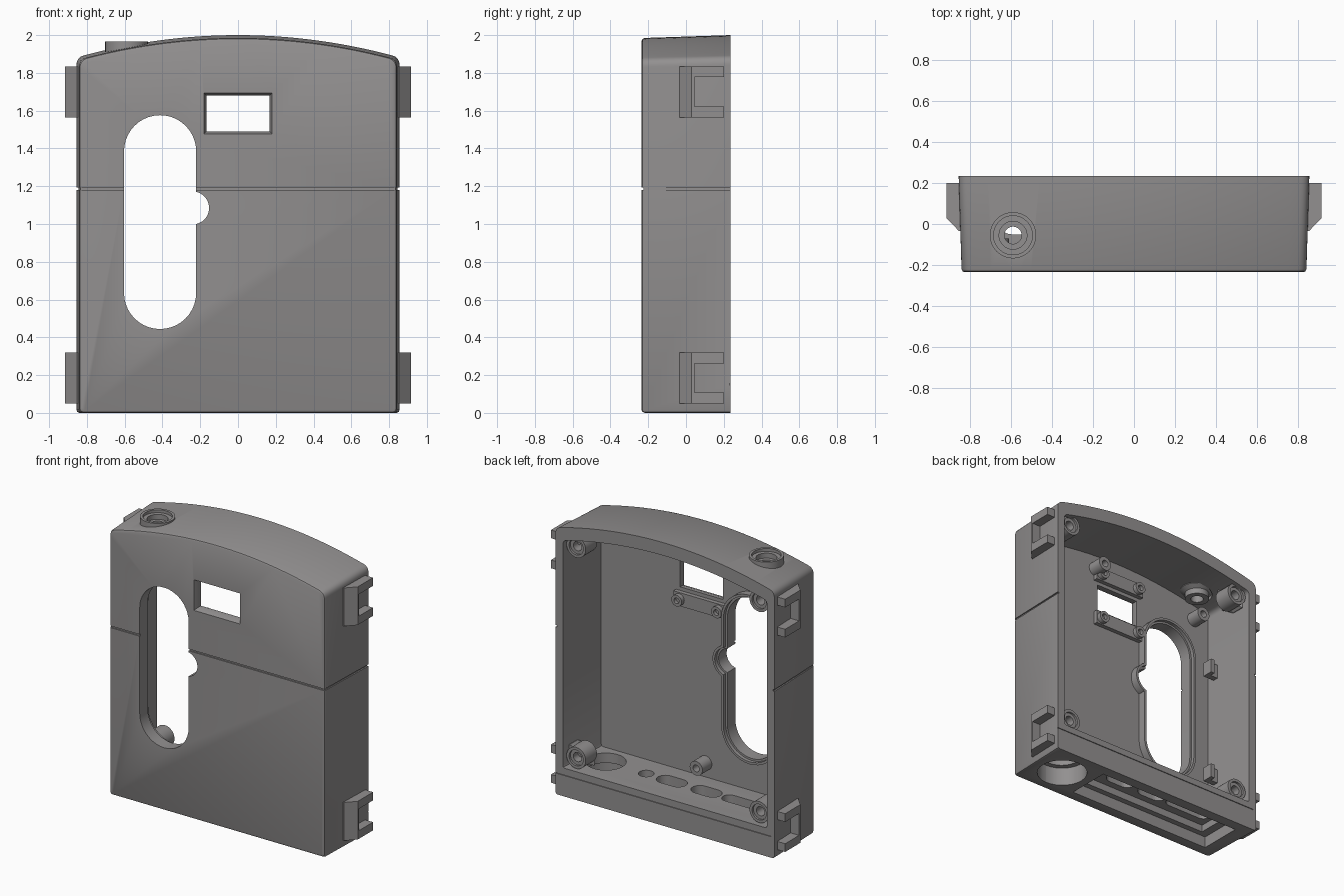
import bpy, bmesh, math
from mathutils import Matrix, Vector

if "Cube" in bpy.data.objects:
    bpy.data.objects.remove(bpy.data.objects["Cube"])

grey = bpy.data.materials.new("warm_grey_plastic")
grey.diffuse_color = (0.29, 0.28, 0.28, 1)
grey.use_nodes = True
grey.node_tree.nodes["Principled BSDF"].inputs["Base Color"].default_value = grey.diffuse_color


def finish(name, bm):
    bmesh.ops.remove_doubles(bm, verts=bm.verts, dist=1e-5)
    bmesh.ops.recalc_face_normals(bm, faces=bm.faces)
    me = bpy.data.meshes.new(name)
    bm.to_mesh(me)
    bm.free()
    me.materials.append(grey)
    ob = bpy.data.objects.new(name, me)
    bpy.context.collection.objects.link(ob)
    return ob


def loft(name, rings):
    """Closed solid through rings of 3D points."""
    bm = bmesh.new()
    loops = [[bm.verts.new(p) for p in r] for r in rings]
    n = len(loops[0])
    for a, b in zip(loops, loops[1:]):
        for i in range(n):
            bm.faces.new((a[i], a[(i + 1) % n], b[(i + 1) % n], b[i]))
    bm.faces.new(loops[0][::-1])
    bm.faces.new(loops[-1])
    return finish(name, bm)


def box(name, x0, x1, y0, y1, z0, z1):
    return loft(name, [[(x0, y0, z), (x1, y0, z), (x1, y1, z), (x0, y1, z)] for z in (z0, z1)])


def hull(name, pts):
    bm = bmesh.new()
    for p in pts:
        bm.verts.new(p)
    bmesh.ops.convex_hull(bm, input=bm.verts)
    return finish(name, bm)


def lathe(name, profile, centre, along_y=True, n=32):
    """Revolve a closed (radius, height) profile."""
    bm = bmesh.new()
    vs = [bm.verts.new((r, 0, h)) for r, h in profile]
    es = [bm.edges.new((vs[i], vs[(i + 1) % len(vs)])) for i in range(len(vs))]
    bmesh.ops.spin(bm, geom=vs + es, cent=(0, 0, 0), axis=(0, 0, 1),
                   angle=2 * math.pi, steps=n, use_duplicate=False)
    bmesh.ops.remove_doubles(bm, verts=bm.verts, dist=1e-5)
    if along_y:
        bm.transform(Matrix.Rotation(-math.pi / 2, 4, 'X'))
    bm.transform(Matrix.Translation(Vector(centre)))
    ob = finish(name, bm)
    smooth(ob)
    return ob


def smooth(ob):
    bpy.ops.object.select_all(action='DESELECT')
    ob.select_set(True)
    bpy.context.view_layer.objects.active = ob
    bpy.ops.object.shade_smooth_by_angle(angle=math.radians(30))


def pill_y(cx, za, zb, r, y0, y1):
    """Upright stadium extruded along y."""
    c = [(cx + r * math.cos(t), z + r * math.sin(t))
         for z, s in ((zb, 0), (za, math.pi))
         for t in [s + math.pi * i / 20 for i in range(21)]]
    return loft("pill", [[(x, y, z) for x, z in c] for y in (y0, y1)])


def slot_z(xa, xb, y, r, z0, z1):
    """Lying stadium extruded along z."""
    c = [(x + r * math.cos(t), y + r * math.sin(t))
         for x, s in ((xb, -math.pi / 2), (xa, math.pi / 2))
         for t in [s + math.pi * i / 14 for i in range(15)]]
    return loft("slot", [[(px, py, z) for px, py in c] for z in (z0, z1)])


def disc_y(x, z, r, y0, y1):
    return loft("disc", [[(x + r * math.cos(i * math.pi / 20), y, z + r * math.sin(i * math.pi / 20))
                          for i in range(40)] for y in (y0, y1)])


def outline(y, hw, z0, top, r, rb=0.015):
    """Case section: flat base, straight sides, arched top with rounded corners."""
    arc = lambda x: top - x * x / 6.2
    right = [(hw - rb, z0), (hw - 0.3 * rb, z0 + 0.3 * rb), (hw, z0 + rb)]
    a, b, c = (hw, arc(hw) - r), (hw, arc(hw)), (hw - r, arc(hw - r))
    for i in range(9):
        t = i / 8
        right.append(tuple((1 - t) ** 2 * a[k] + 2 * t * (1 - t) * b[k] + t * t * c[k] for k in (0, 1)))
    for i in range(1, 16):
        x = (hw - r) * (1 - i / 16)
        right.append((x, arc(x)))
    pts = right + [(0, top)] + [(-x, z) for x, z in reversed(right)]
    return [(x, y, z) for x, z in pts]


def boolean(body, other, op='DIFFERENCE'):
    m = body.modifiers.new("cut", 'BOOLEAN')
    m.operation, m.solver, m.object = op, 'EXACT', other
    bpy.context.view_layer.objects.active = body
    bpy.ops.object.modifier_apply(modifier=m.name)
    bpy.data.objects.remove(other)


# Case: tapered shell with rounded front edge, hollow from the back
case = loft("case", [outline(-0.235, 0.826, 0.014, 1.970, 0.04),
                     outline(-0.230, 0.836, 0.005, 1.980, 0.04),
                     outline(-0.218, 0.841, 0.0, 1.985, 0.04),
                     outline(0.235, 0.855, 0.0, 2.0, 0.04)])
boolean(case, loft("cavity", [outline(-0.175, 0.785, 0.2, 1.9, 0.03),
                              outline(0.3, 0.80, 0.2, 1.91, 0.03)]))

# Raised collar round the tall opening, then the opening itself
boolean(case, pill_y(-0.4125, 0.635, 1.385, 0.222, -0.19, -0.12), 'UNION')
boolean(case, disc_y(-0.24, 1.085, 0.117, -0.19, -0.12), 'UNION')
boolean(case, pill_y(-0.4125, 0.635, 1.385, 0.205, -0.145, -0.05))
boolean(case, disc_y(-0.24, 1.085, 0.1, -0.145, -0.05))
boolean(case, pill_y(-0.4125, 0.635, 1.385, 0.191, -0.3, 0))
boolean(case, disc_y(-0.24, 1.085, 0.087, -0.3, 0))

# Display window with chamfered rim
rect = lambda y, e: [(-0.168 - e, y, 1.49 - e), (0.168 + e, y, 1.49 - e),
                     (0.168 + e, y, 1.68 + e), (-0.168 - e, y, 1.68 + e)]
boolean(case, loft("window", [rect(-0.25, 0.013), rect(-0.235, 0.013), rect(-0.2, 0), rect(-0.1, 0)]))

# Parting groove on front and both sides
boolean(case, box("groove", -1, 1, -0.3, -0.226, 1.181, 1.193))
for s in (-1, 1):
    boolean(case, hull("groove", [(s * x, y, z) for z in (1.181, 1.193)
                                  for x, y in ((0.832, -0.3), (0.846, 0.3), (1, -0.3), (1, 0.3))]))
boolean(case, box("back_groove", -0.83, 1, 0.229, 0.3, 0.148, 0.156))

# Stepped recess under the base and cable holes through the floor
boolean(case, box("recess", -0.74, 0.40, -0.15, 0.16, -0.1, 0.08))
boolean(case, box("recess", -0.68, 0.34, -0.11, 0.12, 0.0, 0.13))
boolean(case, slot_z(0.62, 0.621, 0, 0.165, -0.1, 0.13))
for xa, xb, r in ((0.625, 0.626, 0.13), (0.31, 0.311, 0.05), (0.06, 0.16, 0.06),
                  (-0.21, -0.11, 0.06), (-0.60, -0.34, 0.05)):
    boolean(case, slot_z(xa, xb, 0, r, 0.05, 0.3))

# Seat for the top bush
boolean(case, slot_z(-0.59, -0.589, -0.055, 0.1, 1.7, 2.2))
smooth(case)
lathe("top_bush", [(0.042, 1.80), (0.08, 1.80), (0.08, 1.84), (0.113, 1.86), (0.113, 1.965),
                   (0.095, 1.965), (0.095, 1.945), (0.068, 1.945), (0.068, 1.91), (0.042, 1.91)],
      (-0.59, -0.055, 0), along_y=False)

for s in (-1, 1):
    side = "right" if s > 0 else "left"
    # Corner screw bosses with tapered supports
    for z, zc, lvl in ((0.28, 0.195, "lower"), (1.77, 1.86, "upper")):
        lathe(f"{side}_{lvl}_boss", [(0, 0.08), (0.075, 0.08), (0.075, 0.205), (0.055, 0.205),
                                     (0.055, 0.19), (0.032, 0.19), (0.032, 0.12), (0, 0.12)],
              (s * 0.715, 0, z))
        d = 1 if z > 1 else -1
        hull(f"{side}_{lvl}_boss_support",
             [(s * x, y, w) for y in (0.08, 0.17) for x, w in
              ((0.81, z - d * 0.06), (0.81, zc), (0.79, z - d * 0.06), (0.66, zc), (0.66, z + d * 0.05))
              if y < 0.1 or x > 0.78]
             + [(s * 0.81, -0.05, z), (s * 0.81, -0.05, zc), (s * 0.75, -0.05, zc)])
    # Side latches: wedge nose with two prongs open to the back
    for z0, z1, lvl in ((0.05, 0.32, "lower"), (1.565, 1.835, "upper")):
        hull(f"{side}_{lvl}_latch_nose", [(s * x, y, z) for z in (z0, z1) for x, y in
                                          ((0.84, -0.035), (0.853, -0.035), (0.915, 0.03),
                                           (0.915, 0.045), (0.84, 0.045))])
        for a, b in ((z0, z0 + 0.058), (z1 - 0.058, z1)):
            x0, x1 = sorted((s * 0.84, s * 0.915))
            box(f"{side}_{lvl}_latch_prong", x0, x1, 0.03, 0.2, a, b)

# Board standoffs on the inside of the front
for x, z in ((0.19, 1.79), (-0.66, 1.72), (-0.03, 0.30)):
    lathe("board_standoff", [(0, -0.18), (0.05, -0.18), (0.05, -0.07), (0.024, -0.07),
                             (0.024, -0.13), (0, -0.13)], (x, 0, z))

# Display mounting bars with screw posts
for z0, z1 in ((1.37, 1.465), (1.705, 1.80)):
    box("display_bar", -0.20, 0.20, -0.18, -0.145, z0, z1)
    for x in (-0.155, 0.155):
        lathe("display_post", [(0, -0.16), (0.04, -0.16), (0.04, -0.115), (0.02, -0.115),
                               (0.02, -0.14), (0, -0.14)], (x, 0, (z0 + z1) / 2))

# Board clips on the left inner wall
for z in (0.53, 1.33):
    box("board_clip_base", -0.80, -0.70, -0.12, -0.08, z - 0.05, z + 0.05)
    box("board_clip_hook", -0.73, -0.70, -0.09, -0.04, z - 0.05, z + 0.05)
